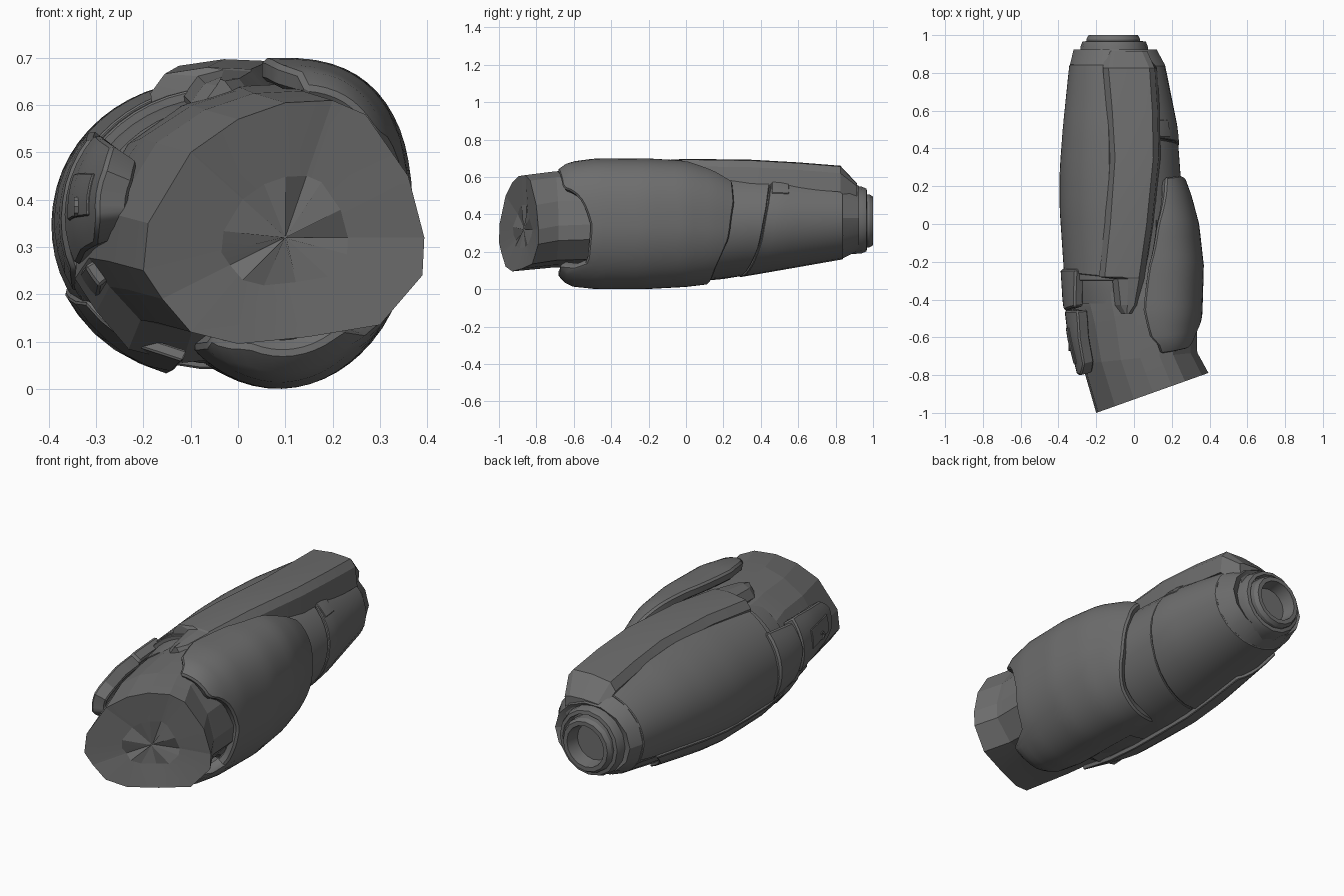
import bpy, bmesh, math
from mathutils import Vector

if "Cube" in bpy.data.objects:
    bpy.data.objects.remove(bpy.data.objects["Cube"])

grey = bpy.data.materials.new("dark_grey")
grey.diffuse_color = (0.155, 0.155, 0.155, 1)
grey.use_nodes = True
grey.node_tree.nodes["Principled BSDF"].inputs["Base Color"].default_value = grey.diffuse_color


def interp(table, t):
    """Piecewise linear lookup; table rows are (key, value...)."""
    if t <= table[0][0]:
        return table[0][1:]
    for a, b in zip(table, table[1:]):
        if t <= b[0]:
            f = (t - a[0]) / (b[0] - a[0])
            return [p + (q - p) * f for p, q in zip(a[1:], b[1:])]
    return table[-1][1:]


def finish(name, verts, faces, thick=0, bevel=0, weld=False, angle=28):
    me = bpy.data.meshes.new(name)
    me.from_pydata(verts, [], faces)
    me.materials.append(grey)
    if weld:
        bm = bmesh.new()
        bm.from_mesh(me)
        bmesh.ops.remove_doubles(bm, verts=bm.verts, dist=0.0005)
        bmesh.ops.holes_fill(bm, edges=bm.edges, sides=100)
        bmesh.ops.recalc_face_normals(bm, faces=bm.faces)
        bm.to_mesh(me)
        bm.free()
    ob = bpy.data.objects.new(name, me)
    bpy.context.collection.objects.link(ob)
    bpy.ops.object.select_all(action='DESELECT')
    ob.select_set(True)
    bpy.context.view_layer.objects.active = ob
    if thick:
        m = ob.modifiers.new("thickness", 'SOLIDIFY')
        m.thickness, m.offset = thick, -1
        bpy.ops.object.modifier_apply(modifier=m.name)
    if bevel:
        m = ob.modifiers.new("edge", 'BEVEL')
        m.width, m.segments, m.limit_method = bevel, 1, 'ANGLE'
        m.angle_limit = math.radians(50)
        bpy.ops.object.modifier_apply(modifier=m.name)
    bpy.ops.object.shade_smooth_by_angle(angle=math.radians(angle))
    return ob


def hull_point(hull, y, deg, grow, n):
    """Point on a rounded section; hull rows are (y, x0, x1, z0, z1), n is (upper, lower) squareness."""
    x0, x1, z0, z1 = interp(hull, y)
    c, s = math.cos(math.radians(deg)), math.sin(math.radians(deg))
    e = 2 / (n[0] if s > 0 else n[1])
    px = math.copysign(abs(c) ** e, c) * ((x1 - x0) / 2 + grow)
    pz = math.copysign(abs(s) ** e, s) * ((z1 - z0) / 2 + grow)
    return Vector(((x0 + x1) / 2 + px, y, (z0 + z1) / 2 + pz))


def patch(name, hull, span, start, end, nu, nv, thick=0, bevel=0, grow=0, weld=False, n=(2, 2)):
    """Curved panel: span rows (y, low angle, high angle); start/end rows (0..1 across, y)."""
    V, F = [], []
    for i in range(nu + 1):
        s = i / nu
        ya, yb = interp(start, s)[0], interp(end, s)[0]
        for j in range(nv + 1):
            y = ya + (yb - ya) * j / nv
            lo, hi = interp(span, y)
            V.append(hull_point(hull, y, lo + (hi - lo) * s, grow, n))
    w = nv + 1
    for i in range(nu):
        for j in range(nv):
            a = i * w + j
            F.append((a, a + 1, a + w + 1, a + w))
    return finish(name, V, F, thick, bevel, weld)


def rings(name, loops, angle=28):
    """Skin closed loops of equal length and close both ends."""
    k = len(loops[0])
    V = [p for l in loops for p in l]
    F = [(r * k + i, r * k + (i + 1) % k, (r + 1) * k + (i + 1) % k, (r + 1) * k + i)
         for r in range(len(loops) - 1) for i in range(k)]
    return finish(name, V, F, weld=True, angle=angle)


# Hull of the gauntlet, of the elbow side shell, and of the left clip
ARM = [(-0.5, -0.32, 0.28, 0.06, 0.61), (-0.3, -0.365, 0.28, 0.03, 0.64),
       (0.1, -0.392, 0.265, 0.04, 0.65), (0.3, -0.39, 0.25, 0.065, 0.648), (0.5, -0.375, 0.235, 0.10, 0.64),
       (0.84, -0.34, 0.165, 0.16, 0.60), (0.92, -0.325, 0.125, 0.20, 0.56), (0.95, -0.29, 0.09, 0.22, 0.54)]
SHELL = [(-0.70, -0.13, 0.30, 0.09, 0.635), (-0.63, -0.16, 0.335, 0.016, 0.68),
         (-0.48, -0.19, 0.362, 0.0, 0.70), (-0.22, -0.2, 0.37, 0.0, 0.70),
         (0.0, -0.22, 0.345, 0.012, 0.69), (0.15, -0.24, 0.305, 0.03, 0.655), (0.28, -0.25, 0.257, 0.06, 0.60)]
SIDE = [(-0.8, -0.30, 0.26, 0.15, 0.62), (-0.6, -0.35, 0.26, 0.12, 0.64),
        (-0.4, -0.375, 0.26, 0.07, 0.65), (-0.2, -0.388, 0.26, 0.05, 0.65)]

# Elbow stump with slanted, dished end
CAP = [(-0.19, 0.35), (-0.2, 0.25), (-0.16, 0.19), (-0.1, 0.12), (0.0, 0.095), (0.15, 0.11), (0.3, 0.135),
       (0.39, 0.24), (0.394, 0.32), (0.36, 0.45), (0.27, 0.58), (0.2, 0.61), (0.1, 0.605), (0.0, 0.57), (-0.1, 0.5)]


def stump_loop(scale, inset):
    out = []
    for i, (x, z) in enumerate(CAP):
        x, z = 0.1 + (x - 0.1) * scale, 0.32 + (z - 0.32) * scale
        ripple = 0.006 * (i % 3 - 1) if scale < 1 else 0
        out.append(Vector((x, -1 + 0.356 * (x + 0.2) + inset + ripple, z)))
    return out


def stump_ring(y, x0, x1, z0, z1):
    return [Vector((x0 + (x + 0.2) / 0.594 * (x1 - x0), y + 0.1 * x, z0 + (z - 0.095) / 0.515 * (z1 - z0)))
            for x, z in CAP]


rings("elbow_stump", [stump_loop(0.01, 0.03), stump_loop(0.45, 0.02), stump_loop(1, 0),
                      stump_ring(-0.72, -0.275, 0.335, 0.115, 0.63), stump_ring(-0.52, -0.315, 0.33, 0.12, 0.64),
                      stump_ring(-0.42, -0.345, 0.33, 0.055, 0.645), stump_ring(-0.2, -0.34, 0.25, 0.08, 0.63)],
      angle=6)

# Inner arm tube and wrist end
patch("arm_core", ARM, [(0, 0, 360)], [(0, -0.42)], [(0, 0.90)], 48, 18, grow=-0.022, weld=True)

# Wrist cuff with a slanted leading edge, split from the middle band
CUFF = [(0, 0.25), (0.2, 0.27), (0.55, 0.40), (0.75, 0.44), (1, 0.47)]
patch("wrist_cuff", ARM, [(0.2, -150, 72), (0.95, -150, 90)], CUFF, [(0, 0.84)], 16, 8, 0.025, 0.004)
patch("middle_band", ARM, [(0, -150, 70)], [(0, -0.1)],
      [(0, 0.24), (0.2, 0.26), (0.55, 0.39), (0.75, 0.43), (1, 0.46)], 24, 8, 0.02, 0.004, -0.006)
patch("wrist_taper", ARM, [(0, 0, 360)], [(0, 0.84)], [(0, 0.925)], 14, 1, 0.045)

# Large outer shell round the right side and underside
patch("elbow_side_shell", SHELL,
      [(-0.68, -128, 80), (-0.6, -130, 90), (-0.45, -132, 94), (-0.2, -132, 90), (0.0, -130, 82), (0.25, -125, 58)],
      [(0, -0.65), (0.1, -0.69), (0.36, -0.68), (0.42, -0.53), (0.58, -0.51), (0.66, -0.56), (0.76, -0.66), (1, -0.69)],
      [(0, 0.06), (0.15, 0.11), (0.4, 0.16), (0.6, 0.23), (0.8, 0.26), (1, 0.25)], 36, 20, 0.05, 0.01, n=(2.6, 2))

# Left shell and its lower flap
patch("left_shell", ARM, [(-0.3, 108, 218), (0.3, 100, 218), (0.9, 104, 205)],
      [(0, -0.28), (0.4, -0.26), (0.7, -0.3), (1, -0.42)], [(0, 0.845)], 18, 16, 0.035, 0.004, 0.003)
patch("lower_left_flap", ARM, [(-0.4, 210, 252), (0.0, 208, 254), (0.6, 208, 246)],
      [(0, -0.36), (0.6, -0.44), (1, -0.54)], [(0, 0.72), (0.5, 0.62), (1, 0.58)], 5, 6, 0.025, 0.004, 0.016)

# Raised ridge plate on top: rows (y, left x, right x, top z)
RIDGE = [(-0.475, -0.075, 0.0, 0.655), (-0.43, -0.10, 0.03, 0.66), (-0.29, -0.115, 0.055, 0.675),
         (-0.28, -0.185, 0.055, 0.68), (0.0, -0.155, 0.095, 0.697), (0.35, -0.13, 0.13, 0.692),
         (0.6, -0.145, 0.125, 0.678), (0.825, -0.165, 0.11, 0.66), (0.915, -0.15, 0.07, 0.565)]
loops = []
for y, xl, xr, z in RIDGE:
    w = xr - xl
    d = 0.0 if y < 0.9 else 0.025
    loops.append([Vector(p) for p in (
        (xl + 0.01, y, z - 0.14), (xl, y, z - 0.055 + d), (xl + 0.03, y, z - 0.014 + d * 0.4),
        (xl + 0.5 * w, y, z), (xr - 0.028, y, z - 0.004), (xr, y, z - 0.04 + d), (xr + 0.012 - d, y, z - 0.14))])
rings("top_ridge_plate", loops, angle=15)

# Filler deck below the ridge joining the stump
patch("upper_deck", ARM, [(-0.5, 60, 150), (0.9, 50, 120)], [(0, -0.3)], [(0, 0.84)], 12, 10, 0.03, 0.004, -0.004)

# Clip plates on the left by the elbow, with inset, strap and screw
patch("left_clip_plate", SIDE, [(-0.8, 148, 198), (-0.5, 142, 202)],
      [(0, -0.74), (0.2, -0.8), (0.8, -0.8), (1, -0.72)], [(0, -0.46)], 8, 6, 0.07, 0.008)
patch("left_clip_joint", SIDE, [(-0.5, 146, 200), (-0.2, 138, 212)], [(0, -0.44), (0.5, -0.46), (1, -0.42)],
      [(0, -0.24)], 8, 4, 0.06, 0.01, 0.004)
patch("clip_strap", SIDE, [(-0.6, 206, 216), (-0.3, 206, 222)], [(0, -0.56)], [(0, -0.25)], 3, 4, 0.03, 0.005)
patch("clip_inset", SIDE, [(0, 163, 184)], [(0, -0.74)], [(0, -0.55)], 4, 3, 0.012, 0.003, 0.005)


def lathe(name, profile, centre, sides, axis='Y'):
    """Profile rows (distance along axis, radius)."""
    out = []
    for d, r in profile:
        ring = []
        for i in range(sides):
            a = 2 * math.pi * i / sides
            p = Vector((r * math.cos(a), d, r * math.sin(a)))
            if axis == 'X':
                p = Vector((-p.y, p.x, p.z))
            ring.append(p + Vector(centre))
        out.append(ring)
    return rings(name, out)


lathe("clip_screw", [(-0.02, 0.022), (0.012, 0.022), (0.012, 0.012), (0.0, 0.012)], (-0.335, -0.65, 0.385), 10, 'X')

# Wrist socket: stepped collar with a bored centre
lathe("wrist_collar", [(0.86, 0.185), (0.94, 0.178), (0.965, 0.168), (0.968, 0.15), (0.93, 0.145)],
      (-0.105, 0, 0.37), 16)
lathe("wrist_socket", [(0.90, 0.145), (0.98, 0.142), (1.0, 0.13), (1.0, 0.108), (0.93, 0.095), (0.90, 0.0)],
      (-0.11, 0, 0.365), 16)

# Small catch on the right edge of the wrist cuff
patch("cuff_catch", ARM, [(0, 32, 50)], [(0, 0.46)], [(0, 0.55)], 3, 2, 0.02, 0.003, 0.002)
